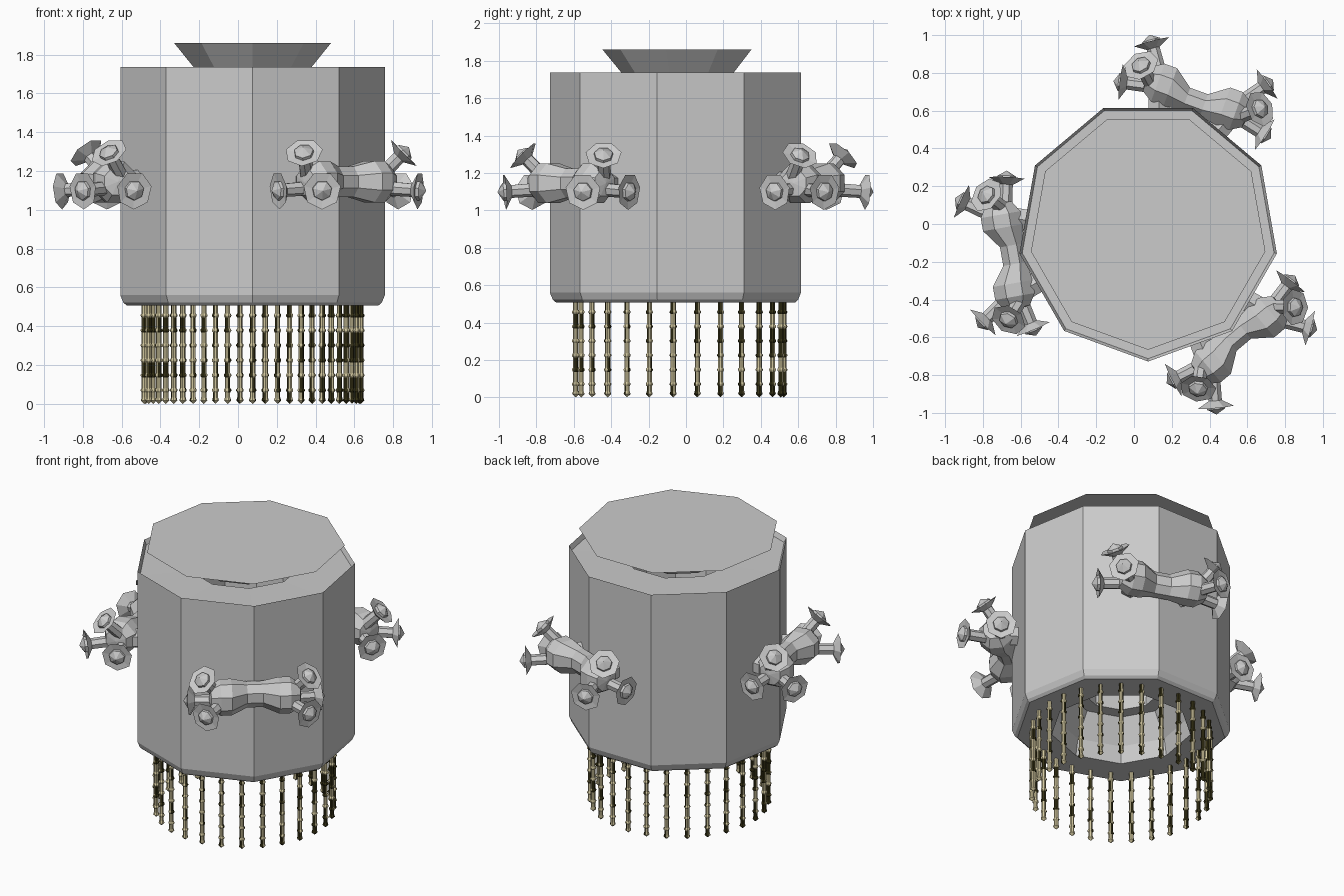
import bpy, bmesh, math
from mathutils import Vector, Matrix

if "Cube" in bpy.data.objects:
    bpy.data.objects.remove(bpy.data.objects["Cube"])

CX, CY = 0.075, -0.036          # axis of the housing


def material(name, rgb):
    m = bpy.data.materials.new(name)
    m.diffuse_color = (*rgb, 1)
    m.use_nodes = True
    m.node_tree.nodes["Principled BSDF"].inputs["Base Color"].default_value = m.diffuse_color
    return m


GREY = material("grey", (0.6, 0.6, 0.6))
GOLD = material("pale_gold", (0.64, 0.57, 0.34))
DARK = material("dark_bronze", (0.035, 0.03, 0.007))


def finish(name, bm, mats):
    bmesh.ops.recalc_face_normals(bm, faces=bm.faces[:])
    me = bpy.data.meshes.new(name)
    bm.to_mesh(me)
    bm.free()
    ob = bpy.data.objects.new(name, me)
    bpy.context.collection.objects.link(ob)
    for m in mats:
        me.materials.append(m)
    return ob


def lathe(bm, profile, n, mat=Matrix(), closed=False, phase=-math.pi / 2):
    """Revolve (radius, height) points round local z; radius 0 gives a pole."""
    rings = []
    for r, z in profile:
        if r == 0:
            rings.append([bm.verts.new(mat @ Vector((0, 0, z)))] * n)
        else:
            rings.append([bm.verts.new(mat @ Vector((
                r * math.cos(phase + math.tau * i / n),
                r * math.sin(phase + math.tau * i / n), z))) for i in range(n)])
    pairs = list(zip(rings, rings[1:]))
    if closed:
        pairs.append((rings[-1], rings[0]))
    faces = []
    for a, b in pairs:
        for i in range(n):
            j = (i + 1) % n
            vs = list(dict.fromkeys((a[i], a[j], b[j], b[i])))
            if len(vs) > 2:
                faces.append(bm.faces.new(vs))
    return faces


def aim(start, direction):
    """Matrix placing local z along a direction."""
    q = Vector(direction).to_track_quat('Z', 'Y')
    return Matrix.Translation(start) @ q.to_matrix().to_4x4()


centre = Matrix.Translation((CX, CY, 0))

# Nine-sided hollow housing with chamfered base, raised lip and inner ledge
bm = bmesh.new()
lathe(bm, [(0.44, 0.507), (0.658, 0.507), (0.676, 0.522), (0.692, 0.56), (0.692, 1.737),
           (0.677, 1.705), (0.35, 1.70), (0.30, 1.60), (0.24, 0.78), (0.33, 0.78),
           (0.42, 0.62)], 9, centre, closed=True)
finish("housing", bm, [GREY])

# Flared neck
bm = bmesh.new()
lathe(bm, [(0.27, 1.69), (0.31, 1.737), (0.41, 1.859)], 9, centre)
finish("flared_neck", bm, [GREY])

# Paper-thin top plate
bm = bmesh.new()
bm.faces.new([bm.verts.new((CX + 0.63 * math.sin(math.tau * i / 9),
                            CY - 0.63 * math.cos(math.tau * i / 9), 1.859)) for i in range(9)])
finish("top_plate", bm, [GREY])

# Hanging bead strands under the rim
bm = bmesh.new()
profile = [(0.0, 0.0), (0.019, 0.018), (0.014, 0.034)]
for k in range(6):
    z = 0.06 + k * 0.077
    profile += [(0.014, z), (0.0195, z + 0.008), (0.0195, z + 0.014), (0.014, z + 0.022)]
profile += [(0.014, 0.52)]
for i in range(27):
    a = math.pi / 2 + math.tau * i / 27
    pos = Matrix.Translation((CX + 0.558 * math.cos(a), CY + 0.558 * math.sin(a), 0))
    for j, f in enumerate(lathe(bm, profile, 8, pos, phase=a)):
        ring, side = divmod(j, 8)
        seg = (ring + 1) // 4
        # pale on one half of each strand; every third segment is turned half way
        turned = (side + (4 if seg % 3 == 2 else seg % 2)) % 8
        f.material_index = int(turned > 4)
finish("bead_strands", bm, [GOLD, DARK])

# Three wall lamps on alternate corners: waisted barrel, mounts, six trumpets
trumpet = [(0.038, -0.17), (0.036, -0.035), (0.098, 0.0), (0.052, -0.006),
           (0.05, 0.01), (0.0, 0.04)]
barrel = [(0, -0.29), (0.075, -0.28), (0.115, -0.22), (0.115, -0.15), (0.085, -0.05),
          (0.085, 0.05), (0.115, 0.15), (0.115, 0.22), (0.075, 0.28), (0, 0.29)]
heads = [((0.81, 0.335, 1.295), (0.4, 0.45, 0.6)),
         ((0.945, 0.325, 1.10), (0.82, 0.57, -0.07)),
         ((0.69, 0.405, 1.10), (-0.22, 0.97, -0.07))]
for name, deg in (("front_lamp", -50), ("back_lamp", 70), ("left_lamp", 190)):
    turn = centre @ Matrix.Rotation(math.radians(deg), 4, 'Z')
    bm = bmesh.new()
    lathe(bm, barrel, 8, turn @ aim((0.755, 0, 1.145), (0, 1, 0)), phase=math.pi / 8)
    # pull the waist of the barrel towards the wall
    inv = turn.inverted()
    for v in bm.verts:
        q = inv @ v.co
        if abs(q.y) < 0.07:
            v.co = turn @ Vector((0.725 + (q.x - 0.755) * 0.8, q.y, q.z))
    for s in (-1, 1):
        lathe(bm, [(0.065, 0), (0.065, 0.16)], 6,
              turn @ aim((0.76, 0.215 * s, 1.14), (-0.94, -0.34 * s, 0)))
        for p, d in heads:
            lathe(bm, trumpet, 7, turn @ aim((p[0], p[1] * s, p[2]), (d[0], d[1] * s, d[2])))
    finish(name, bm, [GREY])
